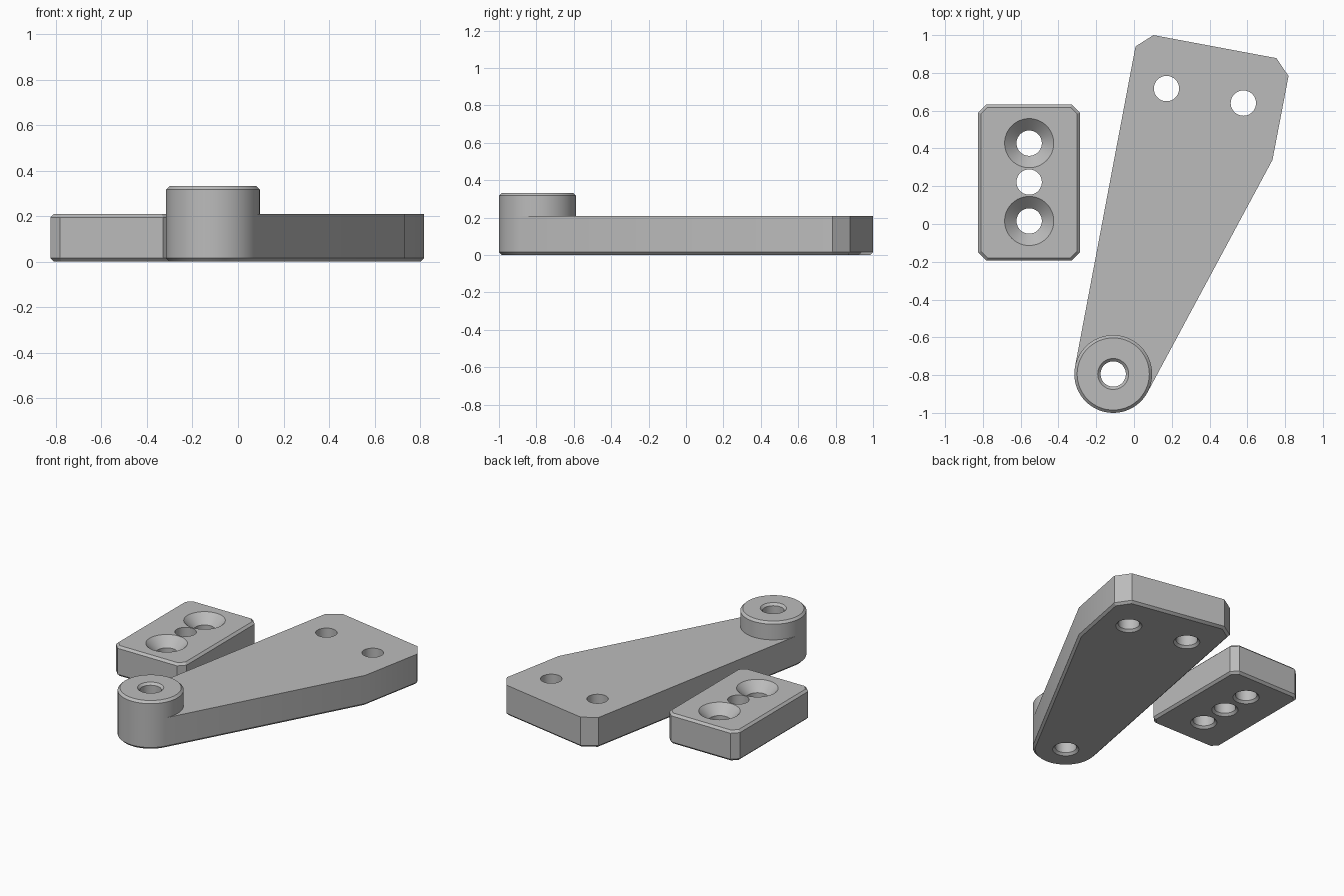
import bpy, bmesh, math
from mathutils import Vector

if "Cube" in bpy.data.objects:
    bpy.data.objects.remove(bpy.data.objects["Cube"])

SEG = 64
H = 0.209            # plate and block thickness
C = 0.015            # edge chamfer
BOSS = Vector((-0.11, -0.794))
R_BOSS = 0.206

grey = bpy.data.materials.new("grey")
grey.diffuse_color = (0.5, 0.5, 0.5, 1)
grey.use_nodes = True
grey.node_tree.nodes["Principled BSDF"].inputs["Base Color"].default_value = grey.diffuse_color


def finish(name, bm):
    bmesh.ops.recalc_face_normals(bm, faces=bm.faces[:])
    me = bpy.data.meshes.new(name)
    bm.to_mesh(me)
    bm.free()
    me.materials.append(grey)
    ob = bpy.data.objects.new(name, me)
    bpy.context.collection.objects.link(ob)
    return ob


def smooth(ob):
    bpy.ops.object.select_all(action='DESELECT')
    ob.select_set(True)
    bpy.context.view_layer.objects.active = ob
    bpy.ops.object.shade_smooth_by_angle(angle=math.radians(30))


def prism(name, outline, chamfer_top):
    """Upright slab with a chamfered bottom rim and optionally a chamfered top rim."""
    bm = bmesh.new()
    top = H - C if chamfer_top else H
    low = [bm.verts.new((x, y, C)) for x, y in outline]
    high = [bm.verts.new((x, y, top)) for x, y in outline]
    n = len(outline)
    for i in range(n):
        j = (i + 1) % n
        bm.faces.new((low[i], low[j], high[j], high[i]))
    ends = [(bm.faces.new(low[::-1]), 0)]
    lid = bm.faces.new(high)
    if chamfer_top:
        ends.append((lid, H))
    bm.normal_update()
    for face, z in ends:
        bmesh.ops.inset_region(bm, faces=[face], thickness=C, use_even_offset=True)
        for v in face.verts:
            v.co.z = z
    return finish(name, bm)


def lathe(name, centre, profile, capped):
    """Spin a list of (radius, height) around a vertical axis."""
    bm = bmesh.new()
    rings = []
    for r, z in profile:
        rings.append([bm.verts.new((centre[0] + r * math.cos(2 * math.pi * k / SEG),
                                    centre[1] + r * math.sin(2 * math.pi * k / SEG), z))
                      for k in range(SEG)])
    for a, b in zip(rings, rings[1:]):
        for k in range(SEG):
            j = (k + 1) % SEG
            bm.faces.new((a[k], a[j], b[j], b[k]))
    if capped:
        bm.faces.new(rings[0][::-1])
        bm.faces.new(rings[-1])
    return finish(name, bm)


def drill(ob, centre, r, sink=None):
    """Through hole with a chamfered lower rim and an optional countersink on top."""
    e = 0.05
    prof = [(r + C + e, -e), (r, C)]
    if sink:
        prof += [(r, H - (sink - r)), (sink + e, H + e)]
    else:
        prof += [(r, H + e)]
    cutter = lathe("hole_cutter", centre, prof, True)
    cutter.hide_render = True
    mod = ob.modifiers.new("hole", 'BOOLEAN')
    mod.operation = 'DIFFERENCE'
    mod.solver = 'EXACT'
    mod.object = cutter
    bpy.context.view_layer.objects.active = ob
    bpy.ops.object.modifier_apply(modifier=mod.name)
    bpy.data.objects.remove(cutter)


def tangent_angle(p, side):
    """Angle on the boss circle where the line from p touches it."""
    d = Vector(p) - BOSS
    return math.atan2(d.y, d.x) + side * math.acos(R_BOSS / d.length)


# Tapered arm: straight edges plus an arc wrapping the boss
corners = [(0.733, 0.339), (0.818, 0.783), (0.754, 0.878), (0.103, 1.0), (0.008, 0.94)]
a0 = tangent_angle(corners[-1], 1)
a1 = tangent_angle(corners[0], -1) + 2 * math.pi
step = 2 * math.pi / SEG
angles = [a0] + [k * step for k in range(2 * SEG) if a0 + 0.02 < k * step < a1 - 0.02] + [a1]
arc = [(BOSS.x + R_BOSS * math.cos(a), BOSS.y + R_BOSS * math.sin(a)) for a in angles]
arm = prism("arm_plate", corners + arc, False)
for c in [(0.172, 0.717), (0.579, 0.64), tuple(BOSS)]:
    drill(arm, c, 0.067)
smooth(arm)

# Raised round boss with a chamfered rim and bore
TOP = 0.332
boss = lathe("pivot_boss", BOSS, [(R_BOSS, H), (R_BOSS, TOP - C), (R_BOSS - C, TOP),
                                  (0.067 + C, TOP), (0.067, TOP - C), (0.067, H)], False)
smooth(boss)

# Clamp block with cut corners, two countersunk holes and one plain hole
x0, x1, y0, y1, k = -0.825, -0.286, -0.194, 0.633, 0.043
block = prism("clamp_block", [(x0 + k, y0), (x1 - k, y0), (x1, y0 + k), (x1, y1 - k),
                              (x1 - k, y1), (x0 + k, y1), (x0, y1 - k), (x0, y0 + k)], True)
for y, sink in [(0.428, 0.13), (0.222, None), (0.016, 0.13)]:
    drill(block, (-0.555, y), 0.067, sink)
smooth(block)
